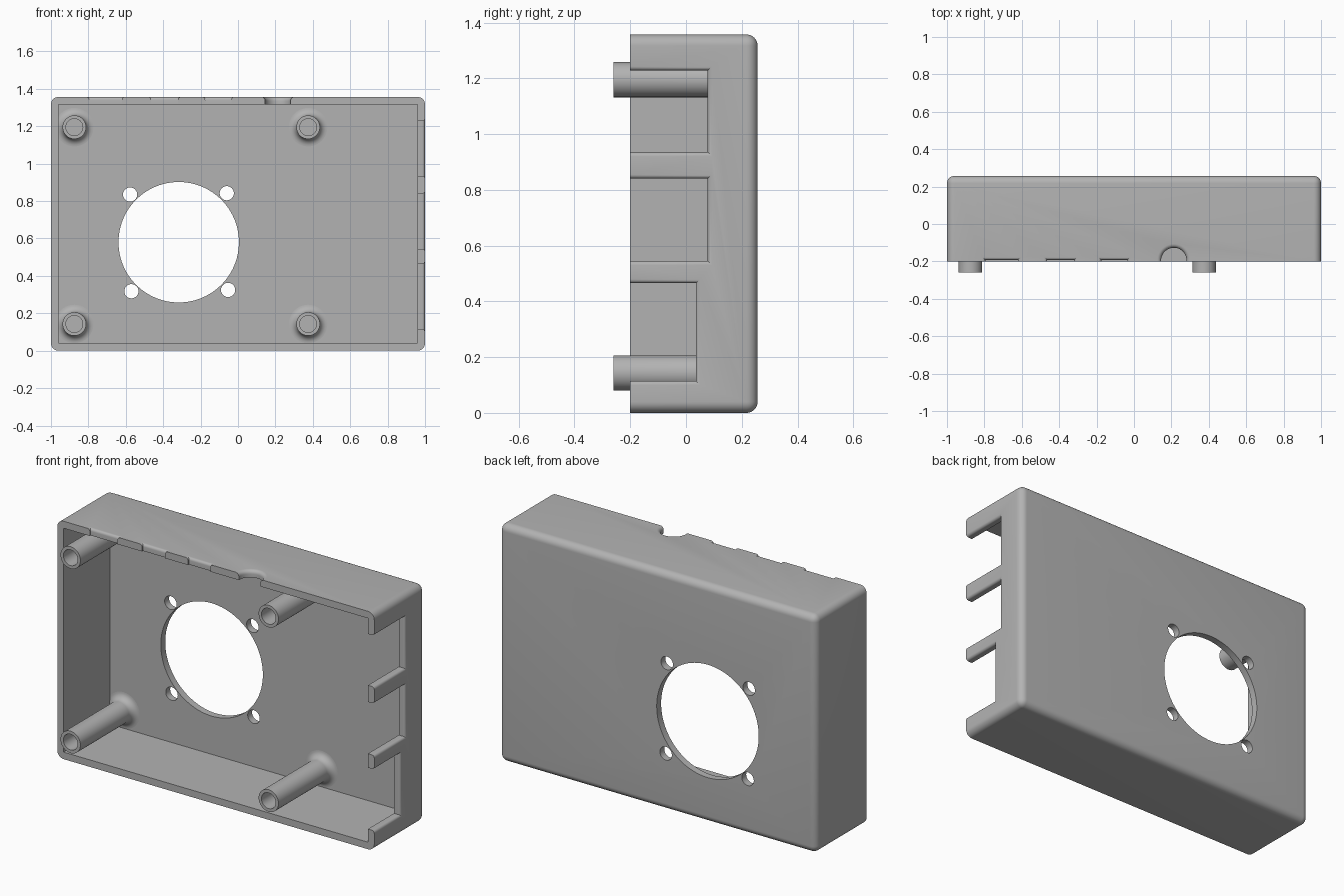
import bpy, bmesh, math
from mathutils import Matrix, Vector

cube = bpy.data.objects.get("Cube")
if cube:
    bpy.data.objects.remove(cube, do_unlink=True)

HEIGHT, WALL, FRONT, BACK = 1.357, 0.04, -0.2, 0.257
FLOOR = BACK - WALL

grey = bpy.data.materials.new("grey plastic")
grey.use_nodes = True
color = (0.45, 0.45, 0.45, 1)
grey.diffuse_color = color
grey.node_tree.nodes["Principled BSDF"].inputs["Base Color"].default_value = color


def make_object(name, bm):
    bmesh.ops.recalc_face_normals(bm, faces=bm.faces)
    mesh = bpy.data.meshes.new(name)
    bm.to_mesh(mesh)
    bm.free()
    mesh.materials.append(grey)
    obj = bpy.data.objects.new(name, mesh)
    bpy.context.collection.objects.link(obj)
    return obj


def box(name, low, high):
    bm = bmesh.new()
    bmesh.ops.create_cube(bm, size=1)
    low, high = Vector(low), Vector(high)
    for v in bm.verts:
        v.co = (low + high) / 2 + v.co * (high - low)
    return make_object(name, bm)


def loft(name, sections):
    """Closed solid through a list of matching rings."""
    bm = bmesh.new()
    rings = [[bm.verts.new(p) for p in ring] for ring in sections]
    n = len(rings[0])
    for a, b in zip(rings, rings[1:]):
        for i in range(n):
            j = (i + 1) % n
            bm.faces.new((a[i], a[j], b[j], b[i]))
    bm.faces.new(rings[0])
    bm.faces.new(rings[-1])
    return make_object(name, bm)


def flare(surface, radius, inner):
    """Depth and offset pairs rounding an opening's outer edge."""
    steps = [(inner, 0)]
    for i in range(6):
        a = i / 5 * math.pi / 2
        steps.append((surface - radius + radius * math.sin(a), radius * (1 - math.cos(a))))
    return steps + [(surface + 0.05, radius)]


def activate(obj):
    bpy.ops.object.select_all(action='DESELECT')
    obj.select_set(True)
    bpy.context.view_layer.objects.active = obj


def cut(target, cutter):
    mod = target.modifiers.new("cut", 'BOOLEAN')
    mod.operation = 'DIFFERENCE'
    mod.solver = 'EXACT'
    mod.object = cutter
    activate(target)
    bpy.ops.object.modifier_apply(modifier=mod.name)
    bpy.data.objects.remove(cutter, do_unlink=True)


def smooth(obj):
    activate(obj)
    bpy.ops.object.shade_smooth_by_angle(angle=math.radians(35))


# Case: rounded outside, open at the front
case = box("case", (-1, FRONT, 0), (1, BACK, HEIGHT))
bm = bmesh.new()
bm.from_mesh(case.data)
edges = [e for e in bm.edges if any(v.co.y > 0 for v in e.verts)]
bmesh.ops.bevel(bm, geom=edges, offset=0.04, segments=8, profile=0.5, affect='EDGES')
bm.to_mesh(case.data)
bm.free()
cut(case, box("cavity", (WALL - 1, -0.4, WALL), (1 - WALL, FLOOR, HEIGHT - WALL)))

# Port openings in the left wall
for z0, z1, depth in ((0.115, 0.465, 0.035), (0.545, 0.84, 0.078), (0.935, 1.228, 0.078)):
    cut(case, loft("port_cutter", [
        [(x, -0.3, z0 - o), (x, depth + o, z0 - o), (x, depth + o, z1 + o), (x, -0.3, z1 + o)]
        for x, o in flare(1, 0.015, 0.9)]))

# Shallow slots in the top wall
for x0, x1 in ((-0.795, -0.62), (-0.465, -0.32), (-0.175, -0.035)):
    cut(case, loft("slot_cutter", [
        [(x0 - o, -0.3, z), (x0 - o, -0.192 + o, z), (x1 + o, -0.192 + o, z), (x1 + o, -0.3, z)]
        for z, o in flare(HEIGHT, 0.016, HEIGHT - 0.1)]))

# Round cable notch in the top wall
cut(case, loft("notch_cutter", [
    [(0.213 + (0.068 + o) * math.cos(a), -0.195 + (0.068 + o) * math.sin(a), z)
     for a in (i * math.tau / 48 for i in range(48))]
    for z, o in flare(HEIGHT, 0.021, HEIGHT - 0.1)]))

# Fan opening and its four screw holes
holes = [(-0.317, 0.58, 0.322), (-0.577, 0.835, 0.038), (-0.06, 0.842, 0.038),
         (-0.57, 0.318, 0.038), (-0.053, 0.325, 0.038)]
for cx, cz, r in holes:
    n = 96 if r > 0.1 else 32
    cut(case, loft("hole_cutter", [
        [(cx + r * math.cos(i * math.tau / n), y, cz + r * math.sin(i * math.tau / n))
         for i in range(n)] for y in (0.15, 0.35)]))
smooth(case)

# Hollow standoffs with filleted feet
profile = [(0, 0.1), (0.045, 0.1), (0.045, -0.26), (0.063, -0.26)]
for i in range(9):
    a = i / 8 * math.pi / 2
    profile.append((0.103 - 0.04 * math.cos(a), FLOOR - 0.04 + 0.04 * math.sin(a)))
profile += [(0.103, FLOOR + 0.015), (0, FLOOR + 0.015)]
for side, x in (("right", -0.875), ("left", 0.375)):
    for level, z in (("lower", 0.143), ("upper", 1.195)):
        bm = bmesh.new()
        verts = [bm.verts.new((r, y, 0)) for r, y in profile]
        edges = [bm.edges.new(pair) for pair in zip(verts, verts[1:])]
        bmesh.ops.spin(bm, geom=verts + edges, cent=(0, 0, 0), axis=(0, 1, 0),
                       angle=math.tau, steps=40)
        bmesh.ops.remove_doubles(bm, verts=bm.verts, dist=0.0005)
        bmesh.ops.transform(bm, matrix=Matrix.Translation((x, 0, z)), verts=bm.verts)
        smooth(make_object(f"{level}_{side}_standoff", bm))
